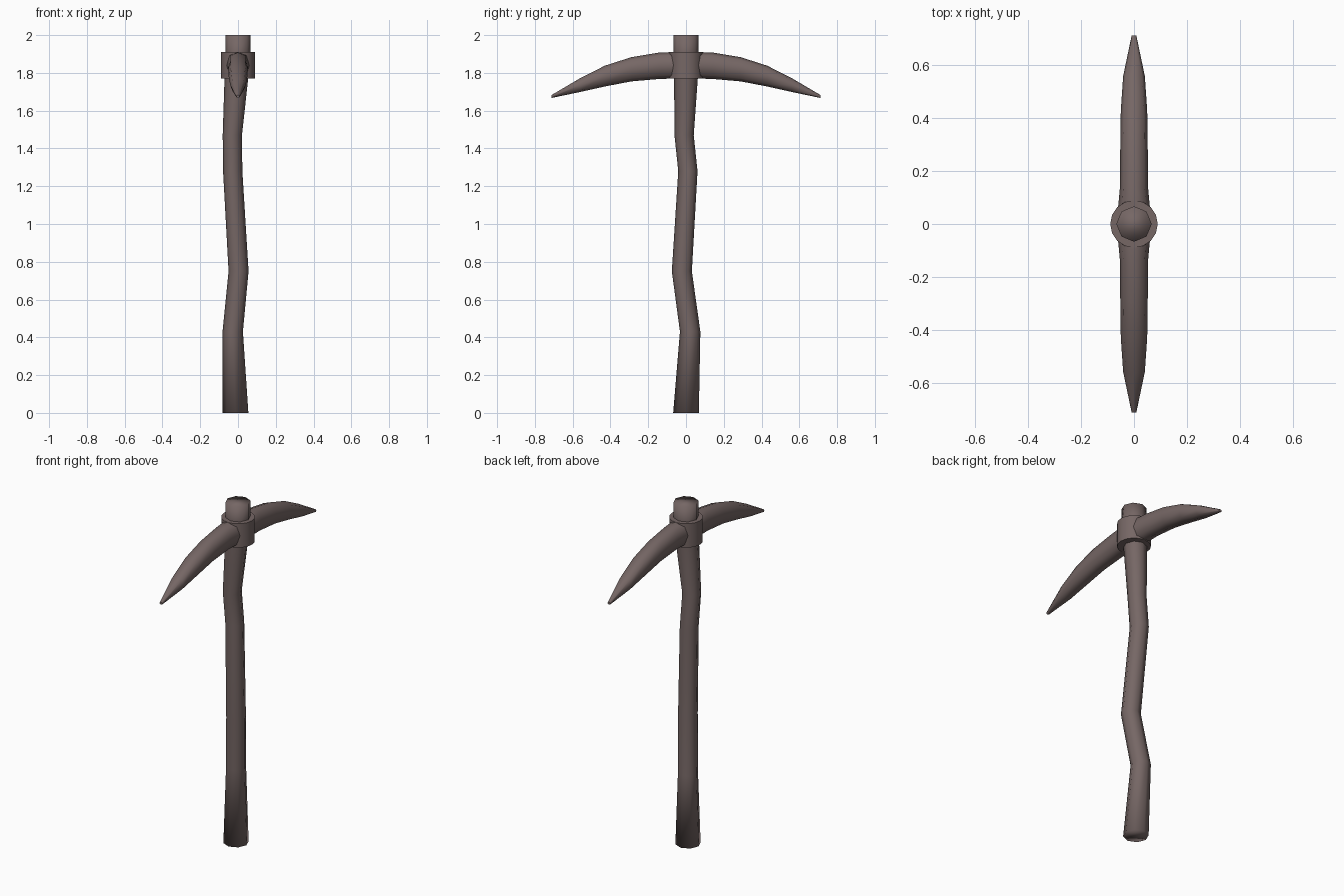
import bpy
import bmesh
from math import cos, sin, pi, copysign

cube = bpy.data.objects.get("Cube")
if cube:
    bpy.data.objects.remove(cube, do_unlink=True)

# Single dull brown colour
brown = bpy.data.materials.new("dull_brown")
brown.use_nodes = True
colour = (0.18, 0.135, 0.13, 1)
brown.diffuse_color = colour
shader = brown.node_tree.nodes["Principled BSDF"]
shader.inputs["Base Color"].default_value = colour
shader.inputs["Roughness"].default_value = 0.8


def soft(value, power=0.8):
    """Swell a circle coordinate into a slightly squarer one."""
    return copysign(abs(value) ** power, value)


def loft(name, rings, smooth_angle):
    """Skin a list of equal-length point rings and cap both ends."""
    bm = bmesh.new()
    loops = [[bm.verts.new(p) for p in ring] for ring in rings]
    count = len(loops[0])
    for a, b in zip(loops, loops[1:]):
        for i in range(count):
            j = (i + 1) % count
            bm.faces.new((a[i], a[j], b[j], b[i]))
    bm.faces.new(loops[0])
    bm.faces.new(loops[-1])
    bmesh.ops.recalc_face_normals(bm, faces=bm.faces)
    mesh = bpy.data.meshes.new(name)
    bm.to_mesh(mesh)
    bm.free()
    mesh.materials.append(brown)
    obj = bpy.data.objects.new(name, mesh)
    bpy.context.collection.objects.link(obj)
    bpy.ops.object.select_all(action="DESELECT")
    obj.select_set(True)
    bpy.context.view_layer.objects.active = obj
    bpy.ops.object.shade_smooth_by_angle(angle=smooth_angle)
    return obj


def disc(x, y, z, radius, sides):
    return [(x + radius * cos(2 * pi * i / sides),
             y + radius * sin(2 * pi * i / sides), z) for i in range(sides)]


# Crooked handle: x, y, z, radius
handle_path = [
    (-0.013, 0, 0, 0.068),
    (-0.028, 0.022, 0.43, 0.054),
    (0.003, -0.022, 0.75, 0.053),
    (-0.028, 0.01, 1.28, 0.051),
    (-0.03, -0.01, 1.47, 0.051),
    (-0.008, 0, 1.78, 0.063),
    (0, 0, 1.9, 0.067),
    (0, 0, 2, 0.067),
]
loft("handle", [disc(*p, 8) for p in handle_path], pi)

# Collar around the handle
loft("head_collar", [disc(0, 0, z, 0.09, 16) for z in (1.77, 1.91)], pi / 4)

# Curved double-pointed head: y, half width, top z, bottom z
half = [
    (0, 0.062, 1.91, 1.77),
    (0.065, 0.06, 1.91, 1.77),
    (0.14, 0.053, 1.908, 1.768),
    (0.29, 0.052, 1.883, 1.755),
    (0.43, 0.05, 1.838, 1.728),
    (0.56, 0.041, 1.772, 1.699),
    (0.713, 0.009, 1.682, 1.667),
]
profile = [(-y, w, t, b) for y, w, t, b in reversed(half[1:])] + half
sections = []
for y, w, top, bottom in profile:
    mid, tall = (top + bottom) / 2, (top - bottom) / 2
    sections.append([(w * soft(cos(pi * i / 4)), y,
                      mid + tall * soft(sin(pi * i / 4))) for i in range(8)])
loft("pick_head", sections, pi / 3)
